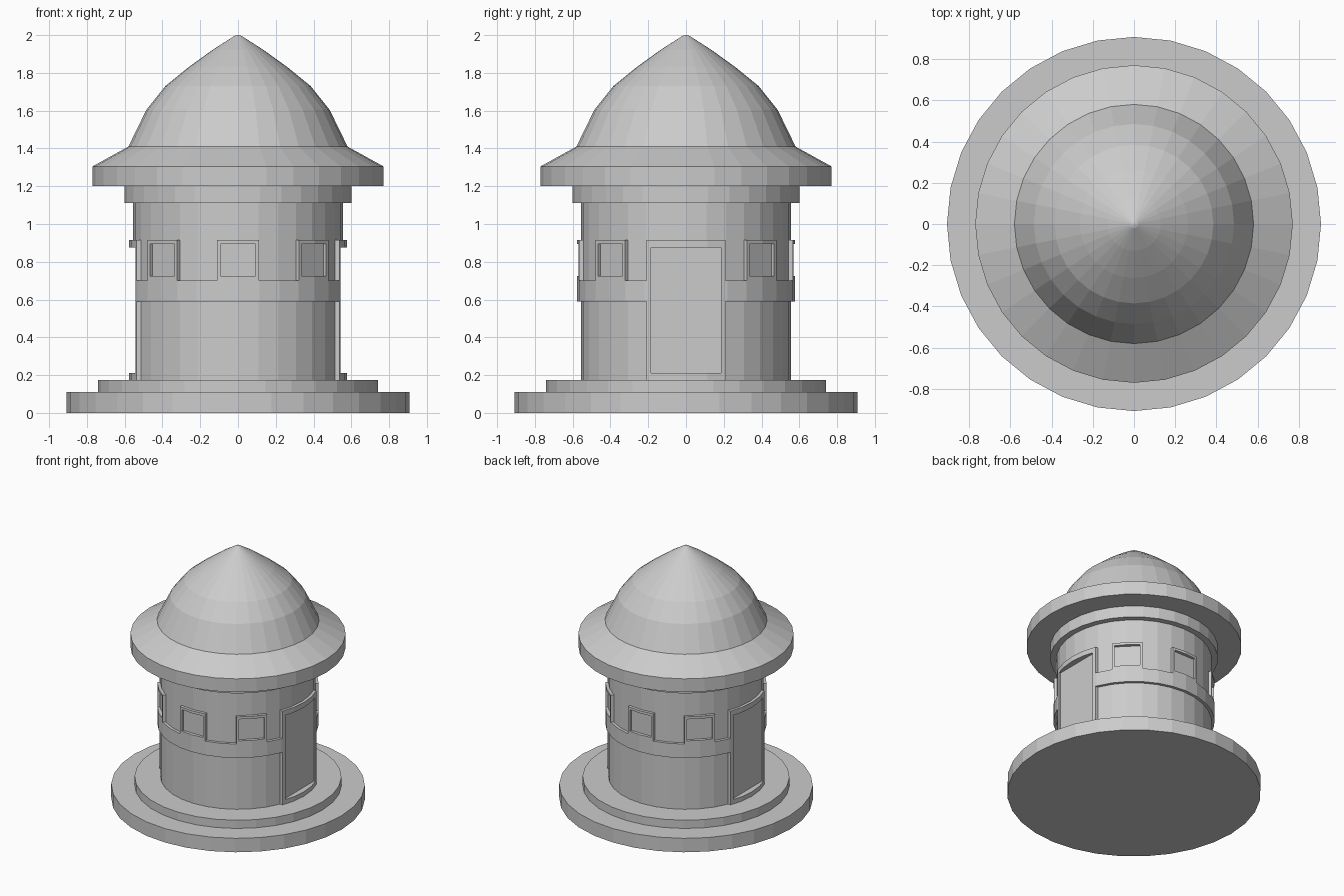
import bpy, bmesh, math
from mathutils import Matrix, Vector

cube = bpy.data.objects.get("Cube")
if cube:
    bpy.data.objects.remove(cube, do_unlink=True)

SIDES = 32
grey = bpy.data.materials.new("plain grey")
grey.use_nodes = True
grey.diffuse_color = (0.6, 0.6, 0.6, 1)
shader = next(n for n in grey.node_tree.nodes if n.type == "BSDF_PRINCIPLED")
shader.inputs["Base Color"].default_value = grey.diffuse_color
shader.inputs["Roughness"].default_value = 0.8


def finish(name, bm):
    bmesh.ops.recalc_face_normals(bm, faces=bm.faces)
    mesh = bpy.data.meshes.new(name)
    bm.to_mesh(mesh)
    bm.free()
    mesh.materials.append(grey)
    obj = bpy.data.objects.new(name, mesh)
    bpy.context.collection.objects.link(obj)
    return obj


def turned(name, profile):
    """Closed solid of revolution from (radius, height) points."""
    bm = bmesh.new()
    rings = []
    for r, z in profile:
        rings.append([bm.verts.new((r * math.cos(2 * math.pi * i / SIDES),
                                    r * math.sin(2 * math.pi * i / SIDES), z))
                      for i in range(SIDES)])
    for low, high in zip(rings, rings[1:]):
        for i in range(SIDES):
            j = (i + 1) % SIDES
            bm.faces.new((low[i], low[j], high[j], high[i]))
    bm.faces.new(rings[0][::-1])
    bm.faces.new(rings[-1])
    return finish(name, bm)


def drum(name, radius, z0, z1):
    return turned(name, [(radius, z0), (radius, z1)])


def boxes(name, specs):
    """Boxes pointing outward: (angle, near, far, half width, z0, z1)."""
    bm = bmesh.new()
    for angle, near, far, half, z0, z1 in specs:
        place = (Matrix.Rotation(math.radians(angle), 4, "Z")
                 @ Matrix.Translation(((near + far) / 2, 0, (z0 + z1) / 2))
                 @ Matrix.Diagonal((far - near, 2 * half, z1 - z0, 1)))
        bmesh.ops.create_cube(bm, size=1, matrix=place)
    return finish(name, bm)


def carve(obj, tool, operation):
    """Apply a boolean and discard the tool object."""
    mod = obj.modifiers.new(operation, "BOOLEAN")
    mod.operation, mod.object, mod.solver = operation, tool, "EXACT"
    mod.use_self = True
    bpy.context.view_layer.update()
    graph = bpy.context.evaluated_depsgraph_get()
    mesh = bpy.data.meshes.new_from_object(obj.evaluated_get(graph))
    obj.modifiers.clear()
    obj.data = mesh
    bpy.data.objects.remove(tool, do_unlink=True)


# Stepped round base
drum("base_slab", 0.907, 0, 0.11)
drum("base_step", 0.74, 0.11, 0.175)

# Tower wall and the collar under the roof
wall = drum("tower_wall", 0.555, 0.17, 1.115)
drum("wall_collar", 0.6, 1.11, 1.2)

# Raised trim: belt, window surrounds and door surrounds
windows = [45, 90, 135, 225, 270, 315]
doors = [0, 180]
trim = drum("trim", 0.577, 0.17, 0.915)
surrounds = [(0, -1, 1, 1, 0.59, 0.70)]
surrounds += [(a, 0.35, 0.8, 0.11, 0.65, 1.0) for a in windows]
surrounds += [(a, 0.3, 0.8, 0.21, 0.1, 1.0) for a in doors]
carve(trim, boxes("surround_shapes", surrounds), "INTERSECT")
carve(wall, trim, "UNION")

# Flat recessed window panes and door panels
openings = [(a, 0.55, 0.8, 0.092, 0.725, 0.895) for a in windows]
openings += [(a, 0.532, 0.8, 0.185, 0.21, 0.875) for a in doors]
carve(wall, boxes("opening_shapes", openings), "DIFFERENCE")

# Domed roof with flared eaves and a pointed top
turned("roof", [(0.77, 1.2), (0.77, 1.305), (0.58, 1.41), (0.485, 1.605),
                (0.385, 1.73), (0.262, 1.83), (0.13, 1.925),
                (0.02, 1.995), (0.004, 2.0)])
